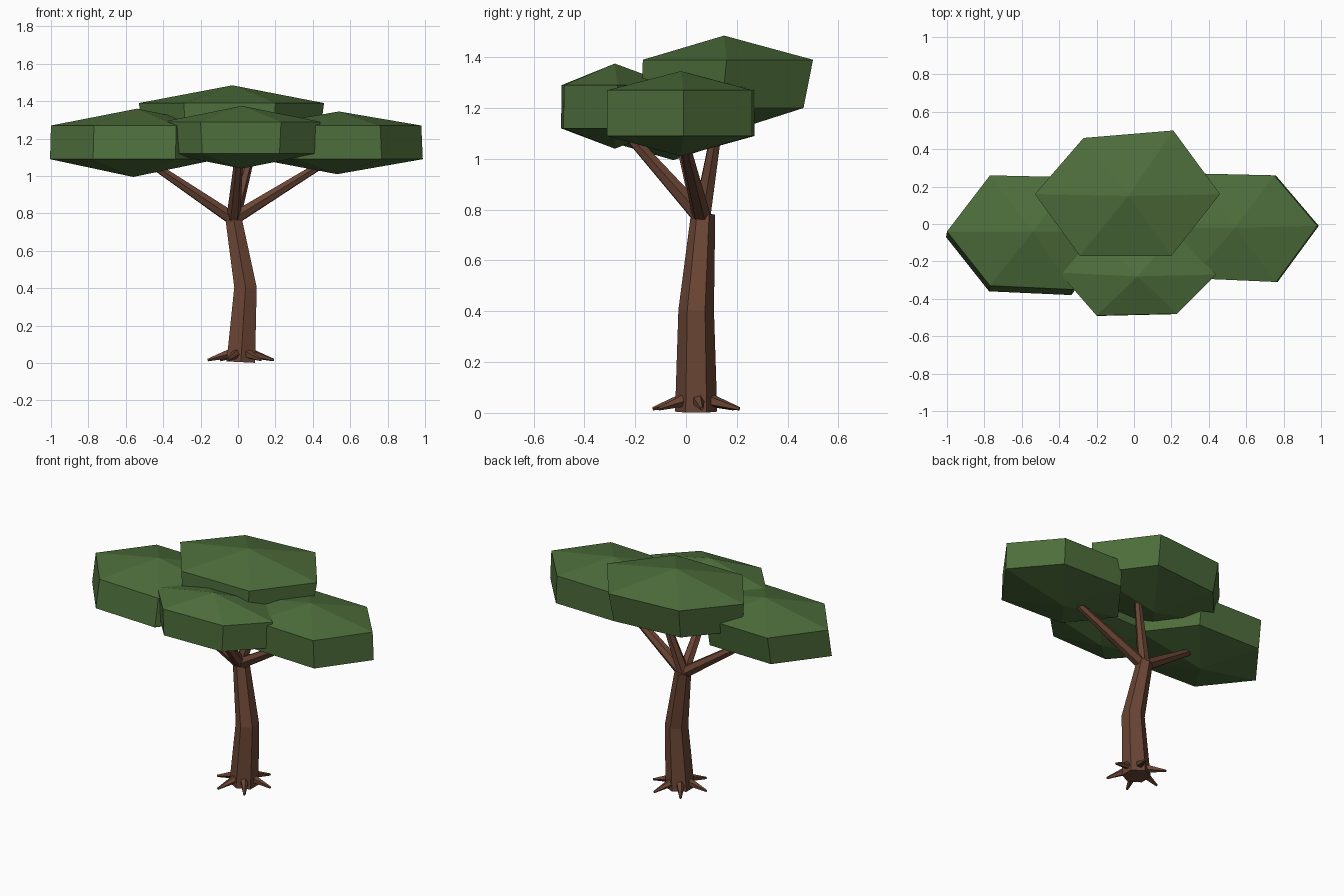
import bpy, bmesh, math
from mathutils import Vector

if "Cube" in bpy.data.objects:
    bpy.data.objects.remove(bpy.data.objects["Cube"])


def material(name, rgb):
    m = bpy.data.materials.new(name)
    m.diffuse_color = (*rgb, 1)
    m.use_nodes = True
    m.node_tree.nodes["Principled BSDF"].inputs["Base Color"].default_value = m.diffuse_color
    return m


LEAF = material("leaf green", (0.075, 0.155, 0.044))
BARK = material("bark brown", (0.145, 0.060, 0.035))


def finish(name, bm, mat):
    bmesh.ops.recalc_face_normals(bm, faces=bm.faces)
    mesh = bpy.data.meshes.new(name)
    bm.to_mesh(mesh)
    bm.free()
    mesh.materials.append(mat)
    ob = bpy.data.objects.new(name, mesh)
    bpy.context.collection.objects.link(ob)
    return ob


def loft(name, rings, mat, bottom=None, top=None):
    """Skin equal-length rings; ends close to an apex point or a flat cap."""
    bm = bmesh.new()
    loops = [[bm.verts.new(p) for p in r] for r in rings]
    n = len(loops[0])
    for a, b in zip(loops, loops[1:]):
        for i in range(n):
            j = (i + 1) % n
            bm.faces.new((a[i], a[j], b[j], b[i]))
    for loop, apex in ((loops[0], bottom), (loops[-1], top)):
        if apex is None:
            bm.faces.new(loop)
        else:
            v = bm.verts.new(apex)
            for i in range(n):
                bm.faces.new((loop[i], loop[(i + 1) % n], v))
    return finish(name, bm, mat)


def limb(name, start, end, r0, r1, sides=5):
    """Tapered stick between two points."""
    start, end = Vector(start), Vector(end)
    q = (end - start).to_track_quat('Z', 'Y')

    def ring(c, r):
        return [c + q @ Vector((r * math.cos(t), r * math.sin(t), 0))
                for t in (math.tau * i / sides for i in range(sides))]
    return loft(name, [ring(start, r0), ring(end, r1)], BARK)


def clump(name, outline, low, high, bottom, top, shift=(0, 0), shrink=1.0):
    """Flat hexagonal leaf clump: two rings and two shallow points."""
    cx, cy = top[:2]
    lower = [(cx + (x - cx) * shrink + shift[0],
              cy + (y - cy) * shrink + shift[1], low) for x, y in outline]
    upper = [(x, y, high) for x, y in outline]
    loft(name, [lower, upper], LEAF, bottom, top)


# Leaf clumps
clump("back_leaf_clump",
      [(-0.53, 0.16), (-0.27, 0.46), (0.21, 0.50), (0.46, 0.16), (0.20, -0.17), (-0.29, -0.17)],
      1.20, 1.39, (-0.03, 0.15, 1.10), (-0.03, 0.15, 1.485), (0, -0.02), 0.95)
clump("left_leaf_clump",
      [(-1.0, -0.04), (-0.77, 0.26), (-0.32, 0.25), (-0.10, -0.04), (-0.33, -0.35), (-0.77, -0.33)],
      1.09, 1.27, (-0.56, -0.05, 0.995), (-0.54, -0.04, 1.36), (-0.005, -0.03))
clump("right_leaf_clump",
      [(0.98, -0.01), (0.75, 0.26), (0.32, 0.27), (0.10, -0.02), (0.31, -0.29), (0.76, -0.31)],
      1.09, 1.27, (0.53, -0.02, 1.01), (0.54, -0.02, 1.345), (0.008, 0))
clump("front_leaf_clump",
      [(-0.40, -0.26), (-0.21, -0.06), (0.22, -0.05), (0.44, -0.27), (0.23, -0.48), (-0.20, -0.49)],
      1.12, 1.29, (0.02, -0.28, 1.04), (0.02, -0.28, 1.375), (0, -0.01), 0.96)

# Bent hexagonal trunk: x, y, z, half width in x, half width in y, tilt
sections = [(0.015, 0.04, 0.005, 0.076, 0.083, -0.05),
            (0.040, 0.04, 0.405, 0.060, 0.070, 0.0),
            (-0.025, 0.067, 0.78, 0.043, 0.048, 0.1)]
rings = []
for x, y, z, rx, ry, tilt in sections:
    ring = []
    for i in range(6):
        t = math.pi / 2 + i * math.pi / 3
        dx = rx * math.cos(t) / math.cos(math.pi / 6)
        ring.append((x + dx, y + ry * math.sin(t), max(0, z + tilt * dx)))
    rings.append(ring)
loft("trunk", rings, BARK)

# Branches fanning out of the fork into the clumps
for side, tip in (("left", (-0.47, -0.02, 1.07)), ("right", (0.46, -0.01, 1.07)),
                  ("front", (0.005, -0.24, 1.11)), ("back", (0.075, 0.125, 1.14))):
    limb(side + "_branch", (-0.025, 0.062, 0.77), tip, 0.038, 0.022, 6)

# Small roots flaring around the base
for i in range(6):
    a = i * math.pi / 3 + 0.12
    c, s = math.cos(a), math.sin(a)
    limb(f"root_{i + 1}", (0.015 + 0.06 * c, 0.04 + 0.06 * s, 0.05),
         (0.015 + 0.178 * c, 0.04 + 0.185 * s, 0.016), 0.026, 0.007, 5)
